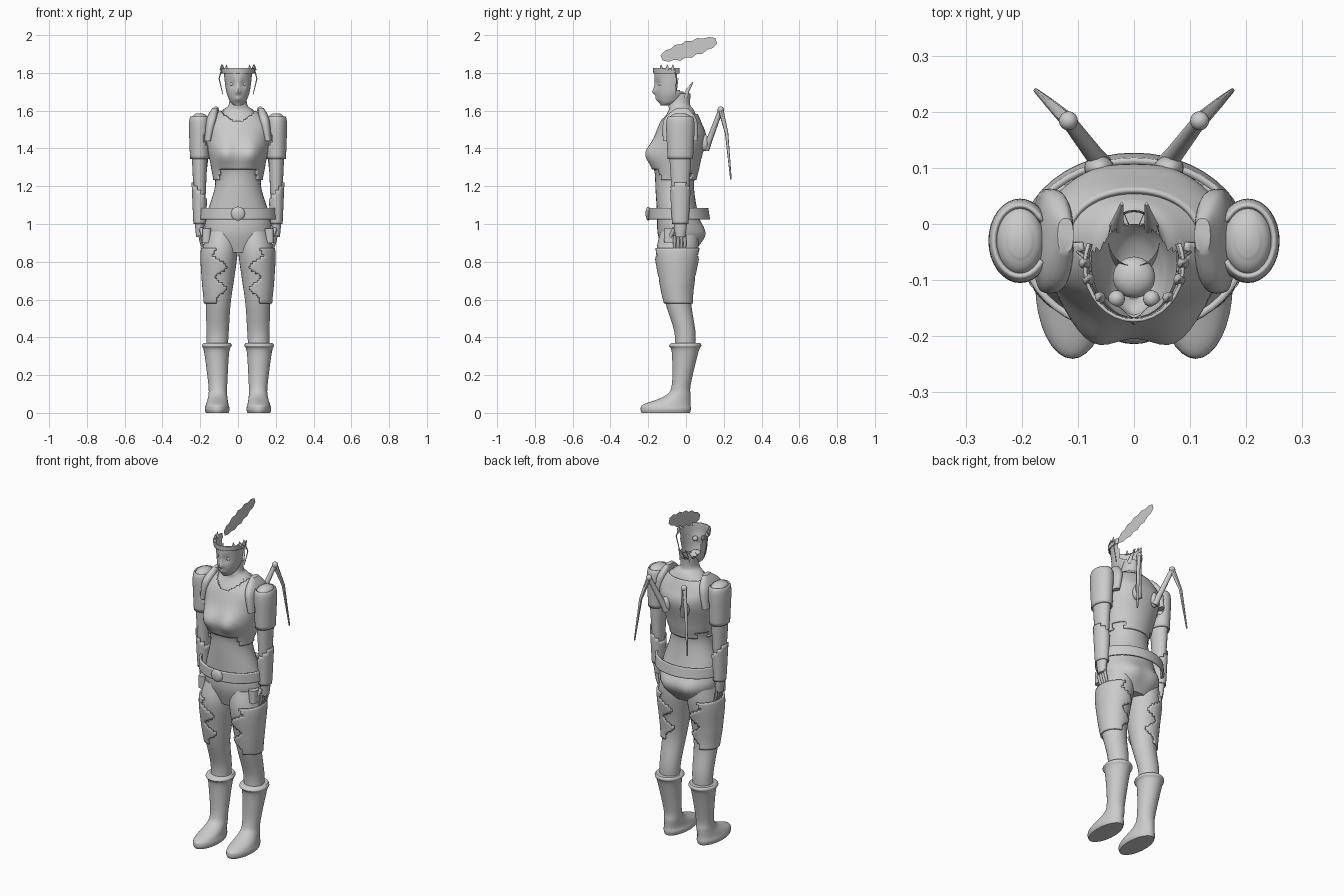
import bpy, bmesh, math
from math import sin, cos, exp, pi

default_cube = bpy.data.objects.get("Cube")
if default_cube:
    bpy.data.objects.remove(default_cube)

grey = bpy.data.materials.new("light_grey")
grey.use_nodes = True
grey.diffuse_color = (.6, .6, .6, 1)
grey.node_tree.nodes["Principled BSDF"].inputs["Base Color"].default_value = grey.diffuse_color
FRONT, BACK = -1, 1
SIDES = {"left_": 1, "right_": -1}


def add_object(name, mesh):
    ob = bpy.data.objects.new(name, mesh)
    bpy.context.collection.objects.link(ob)
    mesh.materials.append(grey)
    bpy.ops.object.select_all(action='DESELECT')
    ob.select_set(True)
    bpy.context.view_layer.objects.active = ob
    bpy.ops.object.shade_smooth_by_angle(angle=math.radians(45))
    return ob


def add_bmesh(name, bm):
    mesh = bpy.data.meshes.new(name)
    bm.to_mesh(mesh)
    bm.free()
    return add_object(name, mesh)


def ring(z, wide, deep, x=0, y=0):
    """Oval cross-section with half width and half depth."""
    return (z, x, y, wide, deep)


def bump(x, z, push, size, face=FRONT):
    """Soft bulge or dent on the front or back of a loft."""
    return (x, z, push, size, face)


def spline(rings, steps):
    """Smoothly interpolated list of rings."""
    smooth = []
    last = len(rings) - 1
    for i in range(last):
        before, start, end, after = [rings[max(0, min(last, i + k))] for k in range(-1, 3)]
        for j in range(steps):
            t = j / steps
            row = []
            for a, b, c, d in zip(before, start, end, after):
                bend = a + a - 5 * b + 4 * c - d + t * (3 * (b - c) + d - a)
                row.append(b + t * (c - a + t * bend) / 2)
            smooth.append(row)
    return smooth + [rings[last]]


def loft(name, rings, side=1, sides=32, steps=6, grow=0, bumps=(), keep=None, thick=0, power=1):
    """Skin over stacked ovals; thick makes an open plate, keep trims its faces."""
    bm = bmesh.new()
    loops = []
    for z, x_mid, y_mid, wide, deep in spline(rings, steps):
        loop = []
        for k in range(sides):
            angle = 2 * pi * k / sides
            across, along = cos(angle), sin(angle)
            x = x_mid + (wide + grow) * math.copysign(abs(across) ** power, across)
            y = y_mid + (deep + grow) * math.copysign(abs(along) ** power, along)
            for bump_x, bump_z, push, size, face in bumps:
                distance = math.hypot(x - bump_x, z - bump_z) / size
                y += push * math.sqrt(max(0, along * face)) * exp(-distance * distance)
            loop.append(bm.verts.new((x * side, y, z)))
        loops.append(loop)
    for low, high in zip(loops, loops[1:]):
        for k in range(sides):
            bm.faces.new((low[k - 1], low[k], high[k], high[k - 1]))
    if not thick:
        bm.faces.new(loops[0])
        bm.faces.new(loops[-1])
    bmesh.ops.recalc_face_normals(bm, faces=bm.faces)
    if keep:
        centers = [(face, face.calc_center_median()) for face in bm.faces]
        trimmed = [face for face, c in centers if not keep(c.x * side, c.y, c.z)]
        bmesh.ops.delete(bm, geom=trimmed, context='FACES')
    ob = add_bmesh(name, bm)
    if thick:
        plate = ob.modifiers.new("thickness", 'SOLIDIFY')
        plate.thickness = thick
        plate.offset = -1


def tube(name, points, start, end, side=1):
    """Tapered round rod through the points."""
    curve = bpy.data.curves.new(name, 'CURVE')
    curve.dimensions = '3D'
    curve.bevel_depth = 1
    curve.bevel_resolution = 2
    curve.use_fill_caps = True
    path = curve.splines.new('POLY')
    path.points.add(len(points) - 1)
    for i, (x, y, z) in enumerate(points):
        path.points[i].co = (x * side, y, z, 1)
        path.points[i].radius = start + (end - start) * i / (len(points) - 1)
    source = bpy.data.objects.new(name, curve)
    bpy.context.collection.objects.link(source)
    bpy.context.view_layer.update()
    graph = bpy.context.evaluated_depsgraph_get()
    mesh = bpy.data.meshes.new_from_object(source.evaluated_get(graph))
    bpy.data.objects.remove(source)
    add_object(name, mesh)


def ball(name, center, size):
    bm = bmesh.new()
    bmesh.ops.create_uvsphere(bm, u_segments=16, v_segments=10, radius=1)
    bmesh.ops.scale(bm, vec=size, verts=bm.verts)
    bmesh.ops.translate(bm, vec=center, verts=bm.verts)
    add_bmesh(name, bm)


# Torso, hips and neck
torso = [ring(z=.85, wide=.12, deep=.08, y=-.04), ring(z=.95, wide=.175, deep=.115, y=-.035),
         ring(z=1.05, wide=.165, deep=.108, y=-.045), ring(z=1.2, wide=.122, deep=.102, y=-.06),
         ring(z=1.3, wide=.132, deep=.11, y=-.05), ring(z=1.45, wide=.16, deep=.12, y=-.033),
         ring(z=1.53, wide=.16, deep=.1, y=-.03), ring(z=1.6, wide=.085, deep=.068, y=-.025),
         ring(z=1.63, wide=.05, deep=.057, y=-.035), ring(z=1.69, wide=.046, deep=.05, y=-.025)]
curves = []
for flank in SIDES.values():
    curves += [bump(x=flank * .078, z=1.37, push=-.062, size=.07),
               bump(x=flank * .078, z=.94, push=.035, size=.07, face=BACK),
               bump(x=flank * .08, z=1.46, push=.012, size=.08, face=BACK)]
loft("body", torso, bumps=curves, keep=lambda x, y, z: z < 1.689)


# Chest armour with a scooped neck and a stepped lower edge
def chest_outline(x, y, z):
    reach = abs(x)
    if y < -.03:
        bottom = 1.29 if reach < .1 else 1.23
        return bottom < z < 1.545 + 6 * x * x
    bottom = 1.23 if reach < .09 else 1.27
    return bottom < z < 1.585


loft("chest_armor", torso, sides=64, steps=10, grow=.011, bumps=curves, keep=chest_outline, thick=.01)
loft("neck_collar", [ring(z=1.555, wide=.105, deep=.088, y=-.03),
                     ring(z=1.603, wide=.082, deep=.072, y=-.03)],
     thick=.008, keep=lambda x, y, z: y > -.06)

# Belt and buckle
loft("belt", [ring(z=1.025, wide=.204, deep=.163, y=-.036),
              ring(z=1.085, wide=.202, deep=.158, y=-.04)], sides=48, thick=.012)
ball("belt_buckle", center=(0, -.2, 1.055), size=(.037, .014, .037))

# Head: open shell with nose, lips, brow and eye sockets
features = [bump(x=0, z=1.7, push=-.02, size=.014), bump(x=0, z=1.725, push=-.008, size=.012),
            bump(x=0, z=1.664, push=-.007, size=.016), bump(x=0, z=1.763, push=-.004, size=.03)]
features += [bump(x=flank * .03, z=1.742, push=.012, size=.017) for flank in SIDES.values()]
loft("head", [ring(z=1.628, wide=.018, deep=.024, y=-.11), ring(z=1.64, wide=.036, deep=.045, y=-.095),
              ring(z=1.665, wide=.05, deep=.069, y=-.085), ring(z=1.71, wide=.064, deep=.085, y=-.076),
              ring(z=1.825, wide=.078, deep=.1, y=-.067)],
     sides=56, steps=8, bumps=features,
     keep=lambda x, y, z: z < 1.82 and (y < -.045 or z < 1.69 - y / 2))
loft("headband", [ring(z=1.797, wide=.086, deep=.1, y=-.073),
                  ring(z=1.825, wide=.091, deep=.102, y=-.073)],
     thick=.006, keep=lambda x, y, z: y < -.04)
ball("mouth_interior", center=(0, -.095, 1.67), size=(.038, .037, .025))

# Flat plume with ragged edges, standing above the head
bm = bmesh.new()
upper, lower = [], []
for i in range(11):
    t = i / 10
    spread = .045 * math.sqrt(sin(pi * (t * .9 + .05))) * (1 if i % 2 else .8)
    y, z = -.13 + .29 * t, 1.88 + .09 * t
    upper.append(bm.verts.new((0, y - spread / 3, z + spread)))
    lower.append(bm.verts.new((0, y + spread / 3, z - spread)))
bm.faces.new(upper + lower[::-1])
add_bmesh("plume", bm)

# Limb profiles shared by both sides
arm = [ring(z, x=.203, y=-.03, wide=wide, deep=wide * 1.4)
       for z, wide in ((1.585, .02), (1.55, .045), (1.4, .043), (1.2, .034), (1, .025), (.93, .018))]
leg = [ring(z=.96, wide=.08, deep=.1, x=.085, y=-.035), ring(z=.85, wide=.093, deep=.11, x=.095, y=-.046),
       ring(z=.7, wide=.08, deep=.085, x=.102, y=-.048), ring(z=.58, wide=.066, deep=.068, x=.105, y=-.04),
       ring(z=.43, wide=.059, deep=.056, x=.108, y=-.006), ring(z=.33, wide=.055, deep=.055, x=.11, y=-.005)]
boot = [ring(z=.37, wide=.07, deep=.075, x=.112), ring(z=.355, wide=.079, deep=.086, x=.112, y=-.005),
        ring(z=.32, wide=.066, deep=.07, x=.113, y=-.005), ring(z=.15, wide=.05, deep=.05, x=.107, y=-.025),
        ring(z=.09, wide=.05, deep=.068, x=.107, y=-.043), ring(z=.045, wide=.06, deep=.124, x=.11, y=-.1),
        ring(z=.02, wide=.066, deep=.133, x=.11, y=-.107), ring(z=0, wide=.06, deep=.128, x=.11, y=-.107)]


def shoulder_outline(x, y, z):
    return x > .165 + .02 * sin(40 * z) and 1.35 < z < 1.57


def thigh_outline(x, y, z):
    ragged_edge = .088 + .03 * sin(55 * z)
    return .575 < z < .87 and x > ragged_edge + .8 * max(0, z - .81)


for name, side in SIDES.items():
    # Arm with plates and hand
    loft(name + "arm", arm, side)
    loft(name + "shoulder_plate", arm, side, steps=10, grow=.01, thick=.008, keep=shoulder_outline)
    loft(name + "gauntlet", arm, side, steps=10, grow=.008, thick=.006,
         keep=lambda x, y, z: 1 < z < 1.13 + max(0, x - .16))
    for i in range(4):
        y = -.06 + .018 * i
        tube(name + "finger_" + "abcd"[i], [(.2, y, .94), (.195, y, .905), (.185, y, .875)],
             start=.01, end=.007, side=side)
    tube(name + "thumb", [(.195, -.06, .975), (.18, -.09, .92)], start=.013, end=.008, side=side)
    loft(name + "shoulder_strap", [ring(z=1.44, wide=.022, deep=.092, x=.158, y=-.03),
                                   ring(z=1.55, wide=.03, deep=.088, x=.14, y=-.03),
                                   ring(z=1.615, wide=.014, deep=.03, x=.122, y=-.02)], side, power=.75)

    # Leg with thigh plate, boot and pouch
    loft(name + "leg", leg, side)
    loft(name + "thigh_armor", leg, side, sides=56, steps=12, grow=.01, thick=.009, keep=thigh_outline)
    loft(name + "boot", boot, side)
    loft(name + "hip_pouch", [ring(z=.9, wide=.022, deep=.04, x=.168, y=-.075),
                              ring(z=.975, wide=.024, deep=.042, x=.165, y=-.075)], side, power=.6)

    # Folded strut on the back
    joint = (.117, .184, 1.605)
    ball(name + "strut_mount", center=(side * .062, .1, 1.43), size=(.027, .022, .045))
    tube(name + "strut_rod", [(.058, .105, 1.395), (.07, .122, 1.44), joint], start=.02, end=.013, side=side)
    ball(name + "strut_joint", center=(side * joint[0], *joint[1:]), size=(.017, .017, .017))
    tube(name + "strut_blade", [joint, (.15, .215, 1.48), (.175, .238, 1.235)],
         start=.014, end=.004, side=side)

    # Eye, hair remnants and headband points
    ball(name + "eye", center=(side * .031, -.133, 1.742), size=(.015, .015, .015))
    tube(name + "hair_strand", [(.086, -.06, 1.82), (.1, -.05, 1.77), (.08, -.055, 1.685)],
         start=.004, end=.002, side=side)
    tube(name + "nape_hair", [(.03, -.005, 1.67), (.028, .01, 1.71), (.022, .036, 1.75)],
         start=.015, end=.003, side=side)
    for label, angle in (("rear", .1), ("middle", .4), ("fore", .8)):
        x, y = .088 * cos(angle), -.06 - .1 * sin(angle)
        tube(name + "headband_spike_" + label, [(x, y, 1.815), (x, y, 1.845)],
             start=.011, end=.001, side=side)
